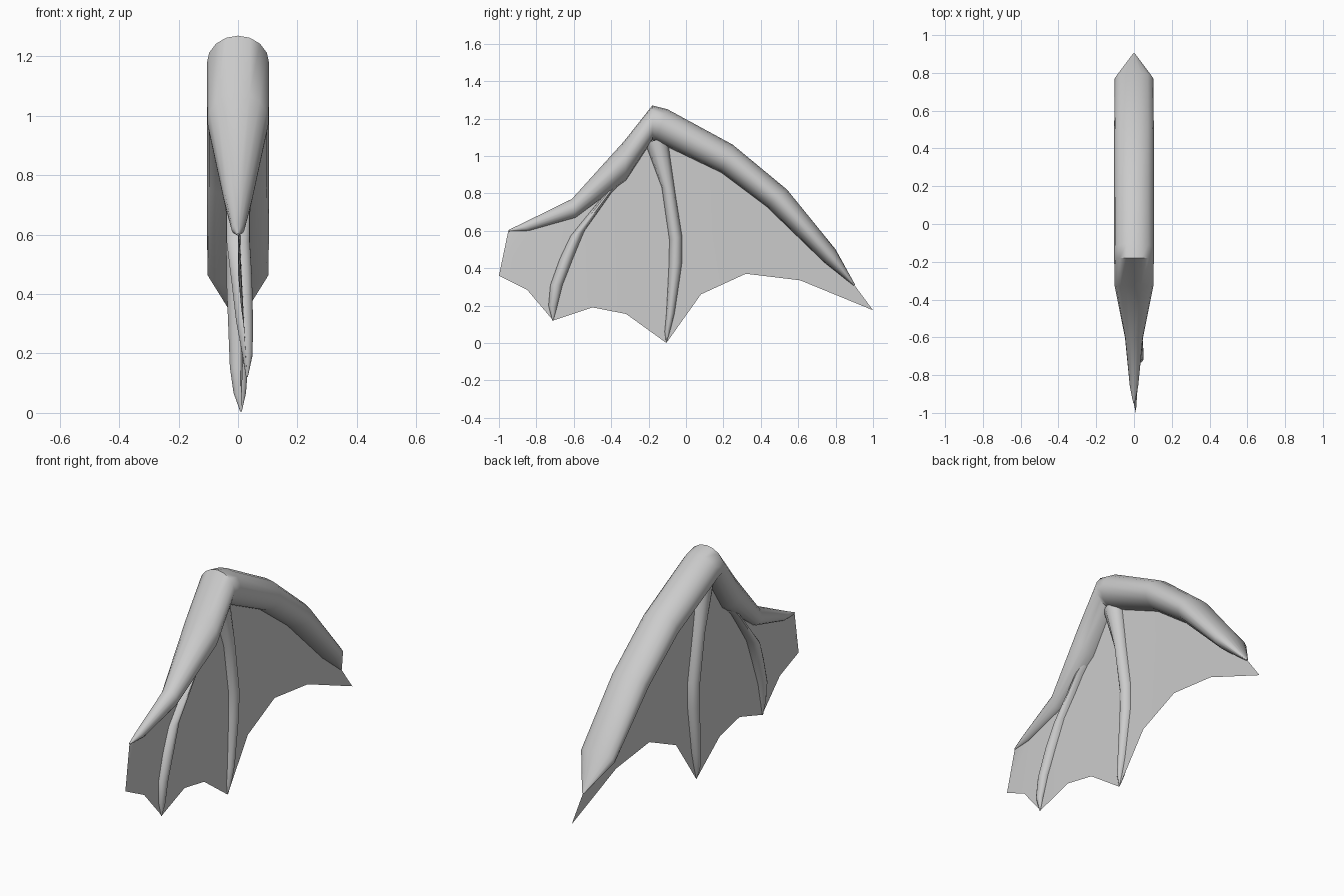
import bpy, bmesh
from math import sin, cos, pi, radians
from mathutils import Vector

if "Cube" in bpy.data.objects:
    bpy.data.objects.remove(bpy.data.objects["Cube"])


def finish(name, bm, smooth=True):
    me = bpy.data.meshes.new(name)
    bm.to_mesh(me)
    bm.free()
    ob = bpy.data.objects.new(name, me)
    bpy.context.collection.objects.link(ob)
    if smooth:
        bpy.ops.object.select_all(action='DESELECT')
        ob.select_set(True)
        bpy.context.view_layer.objects.active = ob
        bpy.ops.object.shade_smooth_by_angle(angle=radians(50))
    return ob


def loft(name, sections, sides):
    """Elliptical rings; section = outer y, z, inner y, z, centre x, half width."""
    bm = bmesh.new()
    rings = []
    for y1, z1, y2, z2, x, w in sections:
        outer, inner = Vector((x, y1, z1)), Vector((x, y2, z2))
        mid, half = (outer + inner) / 2, (outer - inner) / 2
        rings.append([bm.verts.new(mid + half * cos(2 * pi * i / sides)
                                   + Vector((w * sin(2 * pi * i / sides), 0, 0)))
                      for i in range(sides)])
    for a, b in zip(rings, rings[1:]):
        for i in range(sides):
            j = (i + 1) % sides
            bm.faces.new((a[i], a[j], b[j], b[i]))
    bm.faces.new(rings[0])
    bm.faces.new(rings[-1])
    bmesh.ops.recalc_face_normals(bm, faces=bm.faces)
    return finish(name, bm)


# Main arm bone, from shoulder point over the wrist to the rear tip
loft("wing_arm", [
    (-.95, .604, -.947, .597, 0, .004),
    (-.88, .637, -.84, .60, 0, .022),
    (-.61, .77, -.59, .67, 0, .048),
    (-.33, 1.08, -.32, .87, 0, .103),
    (-.18, 1.27, -.18, 1.085, 0, .105),
    (-.10, 1.25, -.165, 1.08, 0, .105),
    (.25, 1.06, .19, .91, 0, .105),
    (.54, .82, .43, .73, 0, .105),
    (.80, .50, .74, .43, 0, .103),
    (.905, .31, .895, .307, 0, .006)], 16)

# Long middle finger
loft("middle_finger", [
    (-.10, 1.10, -.22, 1.07, 0, .045),
    (-.06, .82, -.13, .83, 0, .045),
    (-.02, .57, -.09, .55, 0, .042),
    (-.02, .43, -.093, .42, 0, .04),
    (-.06, .16, -.107, .15, .003, .032),
    (-.08, .08, -.115, .06, .006, .022),
    (-.103, .005, -.107, .005, .01, .003)], 10)

# Short front finger
loft("front_finger", [
    (-.37, .83, -.39, .86, 0, .03),
    (-.40, .80, -.44, .79, 0, .04),
    (-.54, .60, -.62, .57, 0, .041),
    (-.60, .46, -.675, .45, .012, .037),
    (-.66, .31, -.725, .31, .022, .03),
    (-.69, .19, -.735, .20, .032, .018),
    (-.71, .12, -.715, .12, .03, .003)], 10)

# Membrane: strips between points inside the arm and the scalloped hem (x, y, z)
arm = [(-.95, .60), (-.90, .61), (-.80, .645), (-.60, .72), (-.45, .86),
       (-.33, .97), (-.17, 1.16), (.05, 1.07), (.22, .98), (.49, .77), (.90, .31)]
hem = [(0, -.955, .47), (.01, -1.0, .36), (.02, -.85, .285), (.03, -.71, .12),
       (.022, -.50, .19), (.016, -.32, .155), (.01, -.105, 0),
       (.005, .08, .26), (0, .32, .37), (0, .61, .335), (0, 1.0, .175)]
bm = bmesh.new()
top = [bm.verts.new((0, y, z)) for y, z in arm]
low = [bm.verts.new(p) for p in hem]
for i in range(len(arm) - 1):
    bm.faces.new((low[i], low[i + 1], top[i + 1], top[i]))
finish("wing_membrane", bm)
